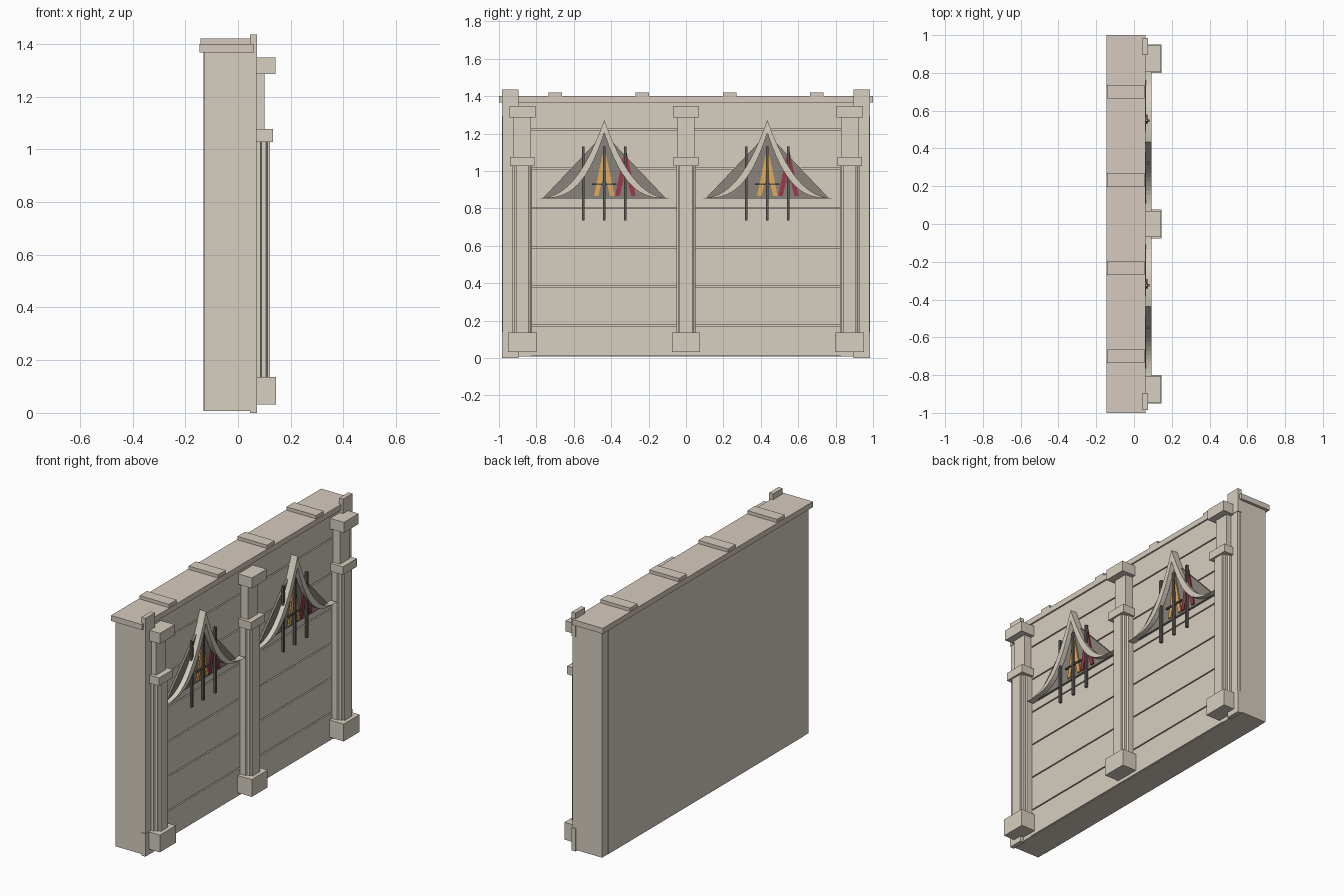
import bpy
import bmesh
from mathutils import Vector

cube = bpy.data.objects.get("Cube")
if cube:
    bpy.data.objects.remove(cube, do_unlink=True)


def material(name, rgb):
    m = bpy.data.materials.new(name)
    m.use_nodes = True
    m.diffuse_color = (*rgb, 1)
    m.node_tree.nodes["Principled BSDF"].inputs["Base Color"].default_value = (*rgb, 1)
    return m


STONE = material("warm_stone", (0.68, 0.62, 0.53))
COPING = material("coping_stone", (0.67, 0.59, 0.52))
CLOTH = material("grey_cloth", (0.25, 0.225, 0.195))
METAL = material("dark_metal", (0.11, 0.105, 0.098))
ORANGE = material("orange", (0.76, 0.41, 0.10))
RED = material("red", (0.34, 0.04, 0.07))


def prism(name, points, offset, mat):
    """Extrude a closed outline by the offset vector."""
    bm = bmesh.new()
    face = bm.faces.new([bm.verts.new(p) for p in points])
    out = bmesh.ops.extrude_face_region(bm, geom=[face])
    moved = [g for g in out["geom"] if isinstance(g, bmesh.types.BMVert)]
    bmesh.ops.translate(bm, verts=moved, vec=Vector(offset))
    bmesh.ops.recalc_face_normals(bm, faces=bm.faces[:])
    mesh = bpy.data.meshes.new(name)
    bm.to_mesh(mesh)
    bm.free()
    mesh.materials.append(mat)
    obj = bpy.data.objects.new(name, mesh)
    bpy.context.collection.objects.link(obj)
    return obj


def box(name, x, y, z, mat=STONE):
    base = [(x[0], y[0], z[0]), (x[1], y[0], z[0]), (x[1], y[1], z[0]), (x[0], y[1], z[0])]
    return prism(name, base, (0, 0, z[1] - z[0]), mat)


def plate(name, outline, x, mat):
    """Extrude a (y, z) outline between two x positions."""
    return prism(name, [(x[0], y, z) for y, z in outline], (x[1] - x[0], 0, 0), mat)


# Wall body, back edge strips and outer front panels
box("wall_core", (-0.131, 0.041), (-0.925, 0.925), (0.008, 1.37))
for side in (-1, 1):
    edge = sorted((side * 0.925, side * 0.983))
    box("wall_edge", (-0.129, 0.041), edge, (0.008, 1.37))
    box("end_panel", (0.041, 0.051), sorted((side * 0.83, side * 0.983)), (0.008, 1.37))

# Horizontal planks separated by thin grooves
seams = [0.008] + [0.174 + 0.2095 * i for i in range(6)] + [1.37]
for low, high in zip(seams, seams[1:]):
    box("plank", (0.041, 0.051), (-0.83, 0.83), (low + 0.0035, high - 0.0035))

# Coping and its raised slats
box("coping", (-0.146, 0.06), (-1, 1), (1.367, 1.4), COPING)
for y in (-0.7, -0.233, 0.233, 0.7):
    box("coping_slat", (-0.142, 0.056), (y - 0.036, y + 0.036), (1.4, 1.42), COPING)

# Corner posts with thicker ends
for side in (-1, 1):
    box("corner_post", (0.049, 0.07), sorted((side * 0.9, side * 0.98)), (0.05, 1.4))
    for z in ((0, 0.137), (1.29, 1.435)):
        box("corner_post_end", (0.046, 0.073), sorted((side * 0.895, side * 0.985)), z)

# Pillars: base, stepped shaft, collar, upper shaft and capital
half = [(0.045, 0.052), (0.085, 0.052), (0.09, 0.043), (0.106, 0.043), (0.111, 0.034), (0.122, 0.034)]
shaft = half + [(x, -y) for x, y in reversed(half)]
for c in (-0.875, 0, 0.875):
    box("pillar_base", (0.045, 0.145), (c - 0.076, c + 0.076), (0.032, 0.136))
    prism("pillar_shaft", [(x, c + y, 0.13) for x, y in shaft], (0, 0, 0.91), STONE)
    box("pillar_collar", (0.045, 0.133), (c - 0.066, c + 0.066), (1.027, 1.076))
    box("pillar_neck", (0.045, 0.1), (c - 0.046, c + 0.046), (1.07, 1.3))
    box("pillar_capital", (0.045, 0.142), (c - 0.07, c + 0.07), (1.285, 1.348))

# Tent-shaped hangings
BOTTOM, REACH, STEPS = 0.853, 0.375, 16


def sweep(c, height, power, ends):
    """Concave peaked curve running from one tip to the other."""
    rng = range(-STEPS + ends, STEPS + 1 - ends)
    return [(c + REACH * i / STEPS, BOTTOM + height * (1 - abs(i) / STEPS) ** power) for i in rng]


for c in (-0.437, 0.435):
    plate("hanging_cloth", [(c - 0.33, BOTTOM), (c + 0.33, BOTTOM), (c, 1.2)], (0.05, 0.064), CLOTH)
    ribbon = sweep(c, 0.42, 2.5, 0) + sweep(c, 0.35, 3.3, 1)[::-1]
    plate("curved_ribbon", ribbon, (0.05, 0.093), STONE)

    # Paired pennants beside the centre and side rods
    for offset, mat in ((0, ORANGE), (0.113, RED)):
        for s in (-1, 1):
            y = c + offset
            leaf = [(y + s * 0.004, 1.11), (y + s * 0.03, 0.99), (y + s * 0.055, 0.865),
                    (y + s * 0.032, 0.865), (y + s * 0.01, 0.95)]
            plate("pennant", leaf, (0.064, 0.072), mat)

    # Hanging rods and crossbar
    for offset in (-0.112, 0, 0.112):
        y = c + offset
        box("hanging_rod", (0.068, 0.082), (y - 0.007, y + 0.007), (0.735, 1.132), METAL)
    box("crossbar", (0.07, 0.08), (c - 0.065, c + 0.065), (0.924, 0.934), METAL)
